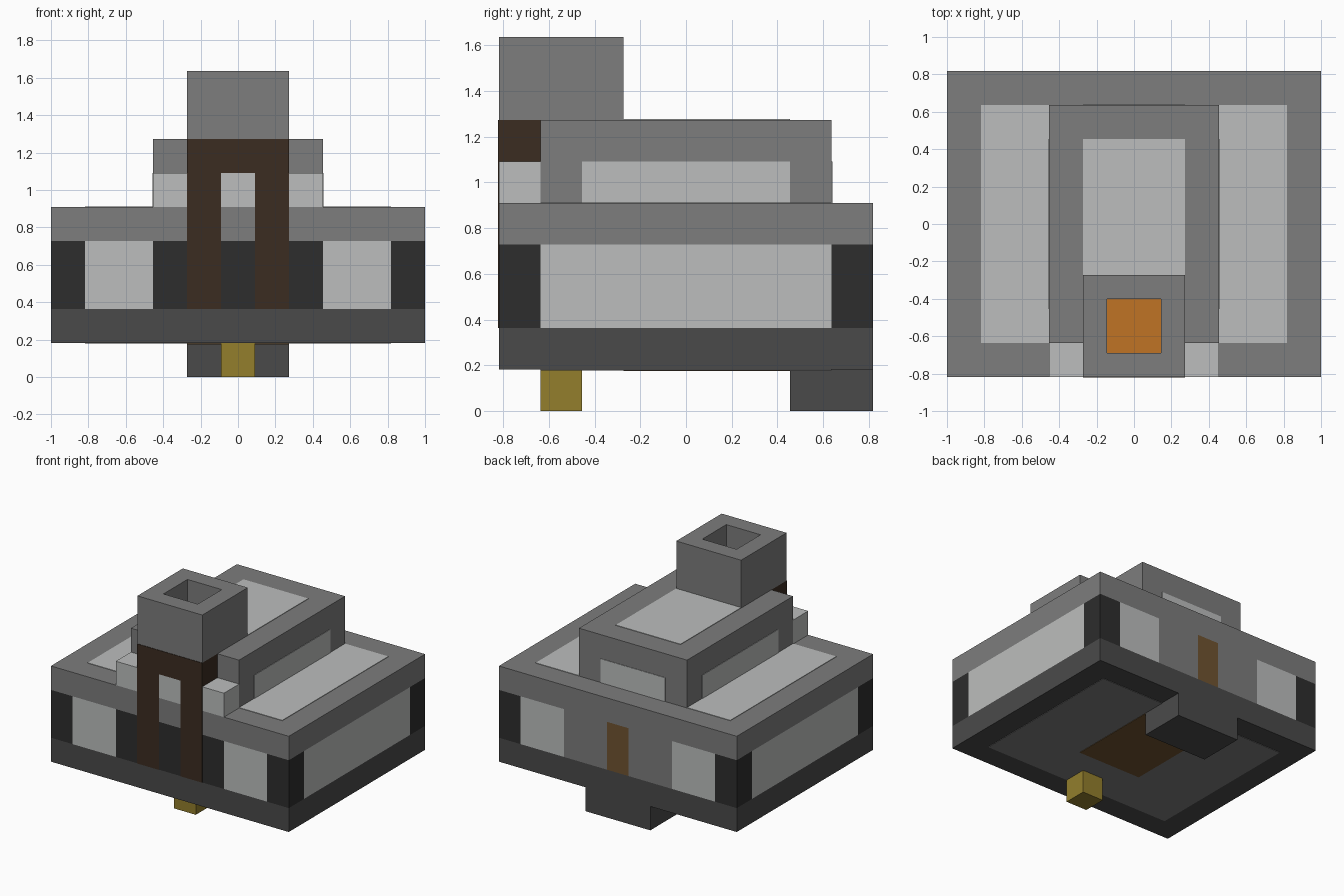
import bpy, bmesh
from mathutils import Vector

if "Cube" in bpy.data.objects:
    bpy.data.objects.remove(bpy.data.objects["Cube"], do_unlink=True)

U = 2 / 11                 # one block
W, D = 11, 9               # footprint in blocks
T = 0.02                   # plate thickness in blocks


def material(name, r, g, b):
    linear = [((c / 255 + 0.055) / 1.055) ** 2.4 for c in (r, g, b)] + [1]
    m = bpy.data.materials.new(name)
    m.use_nodes = True
    m.diffuse_color = linear
    m.node_tree.nodes["Principled BSDF"].inputs["Base Color"].default_value = linear
    return m


stone = material("stone grey", 125, 125, 125)
pale = material("pale grey", 188, 190, 189)
slate = material("slate grey", 74, 74, 74)
dark = material("charcoal", 45, 45, 45)
timber = material("dark brown", 59, 44, 33)
plank = material("plank brown", 112, 84, 49)
gold = material("gold", 147, 126, 44)
ember = material("ember orange", 192, 115, 37)


def box(name, mat, x, y, z):
    """Box from block ranges counted from the right, front, bottom corner."""
    bm = bmesh.new()
    bmesh.ops.create_cube(bm, size=1)
    for v in bm.verts:
        v.co = Vector(((x[v.co.x > 0] - W / 2) * U,
                       (y[v.co.y > 0] - D / 2) * U,
                       z[v.co.z > 0] * U))
    mesh = bpy.data.meshes.new(name)
    bm.to_mesh(mesh)
    bm.free()
    mesh.materials.append(mat)
    ob = bpy.data.objects.new(name, mesh)
    bpy.context.collection.objects.link(ob)
    return ob


def pair(name, mat, x, y, z):
    """The same box on both sides."""
    box("right_" + name, mat, x, y, z)
    box("left_" + name, mat, (W - x[1], W - x[0]), y, z)


# Base, rear step and hanging lamp
box("base_slab", slate, (0, W), (0, D), (1, 2))
box("rear_step", slate, (4, 7), (7, D), (0, 1))
box("hanging_lamp", gold, (5, 6), (1, 2), (0, 1))
box("underside_panel", stone, (1, 10), (1, 8), (1 - T, 1))
box("underside_hatch", plank, (4, 7), (3, 7), (1 - 2 * T, 1))

# Main storey: corner posts, windows, walls and back door
storey = (2, 4)
for end, y in (("front", (0, 1)), ("back", (8, D))):
    pair(end + "_corner_post", dark, (0, 1), y, storey)
    pair(end + "_window", pale, (1, 3), y, storey)
pair("side_window", pale, (0, 1), (1, 8), storey)
box("front_wall", dark, (3, 8), (0, 1), storey)
pair("back_wall", stone, (3, 5), (8, D), storey)
box("back_door", plank, (5, 6), (8, D), storey)

# Main roof with pale panels
box("main_roof", stone, (0, W), (0, D), (4, 5))
pair("roof_panel", pale, (1, 3), (1, 8), (5, 5 + T))

# Upper storey with pale panels
box("upper_storey", stone, (3, 8), (1, 8), (5, 7))
pair("upper_side_panel", pale, (3 - T, 3), (2, 7), (5, 6))
box("upper_back_panel", pale, (4, 7), (8, 8 + T), (5, 6))
box("upper_roof_panel", pale, (4, 7), (3, 7), (7, 7 + T))
box("porch_ledge", pale, (3, 8), (0, 1), (5, 6))

# Timber porch frame
pair("porch_column", timber, (4, 5), (-T, 1), (2, 6))
box("porch_beam", timber, (4, 7), (-T, 1), (6, 7))

# Chimney with a square flue and glowing floor
chimney = box("chimney", stone, (4, 7), (0, 3), (7, 9))
chimney.data.materials.append(ember)
bm = bmesh.new()
bm.from_mesh(chimney.data)
top = max(bm.faces, key=lambda f: f.calc_center_median().z)
bmesh.ops.inset_region(bm, faces=[top], thickness=U)
flue = bmesh.ops.extrude_face_region(bm, geom=[top])["geom"]
bmesh.ops.translate(bm, vec=(0, 0, -1.95 * U),
                    verts=[g for g in flue if isinstance(g, bmesh.types.BMVert)])
for f in [g for g in flue if isinstance(g, bmesh.types.BMFace)]:
    f.material_index = 1
if top.is_valid:
    bmesh.ops.delete(bm, geom=[top], context="FACES_ONLY")
bmesh.ops.recalc_face_normals(bm, faces=bm.faces)
bm.to_mesh(chimney.data)
bm.free()
